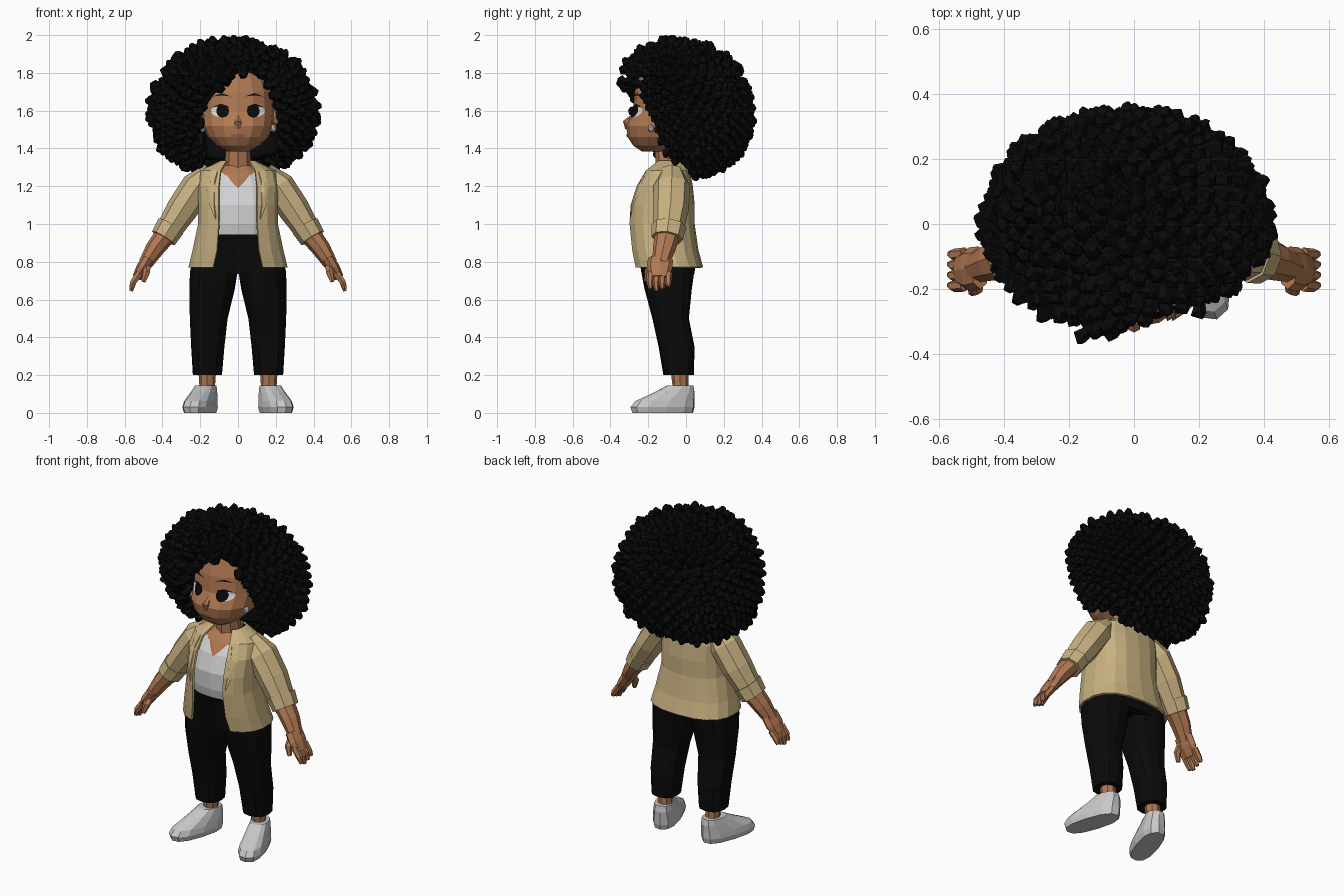
import bpy, bmesh, math, random
from mathutils import Vector, Matrix
from mathutils.bvhtree import BVHTree

random.seed(4)
if "Cube" in bpy.data.objects:
    bpy.data.objects.remove(bpy.data.objects["Cube"])


def material(name, r, g, b):
    m = bpy.data.materials.new(name)
    m.use_nodes = True
    m.diffuse_color = (r, g, b, 1)
    m.node_tree.nodes["Principled BSDF"].inputs["Base Color"].default_value = (r, g, b, 1)
    return m


SKIN = material("warm brown skin", .44, .19, .085)
LIP = material("lip brown", .32, .125, .06)
HAIR = material("black hair", .003, .003, .003)
PANTS = material("black cloth", .003, .003, .003)
TAN = material("tan cloth", .58, .44, .22)
WHITE = material("off white cloth", .65, .65, .66)
SHOE = material("pale grey shoe", .58, .58, .58)
PEARL = material("eye white", .7, .72, .75)


def finish(name, bm, mat, side=1, normals=True):
    """Turn a bmesh into an object, flipped across x for side -1."""
    for v in bm.verts:
        v.co.x *= side
    if normals:
        bmesh.ops.recalc_face_normals(bm, faces=bm.faces)
    mesh = bpy.data.meshes.new(name)
    bm.to_mesh(mesh)
    bm.free()
    mesh.materials.append(mat)
    ob = bpy.data.objects.new(name, mesh)
    bpy.context.collection.objects.link(ob)
    return ob


def skin_rings(bm, rings, closed=True):
    rows = [[bm.verts.new(p) for p in ring] for ring in rings]
    n = len(rows[0])
    for a, b in zip(rows, rows[1:]):
        for j in range(n if closed else n - 1):
            k = (j + 1) % n
            bm.faces.new((a[j], a[k], b[k], b[j]))
    if closed:
        bm.faces.new(rows[0][::-1])
        bm.faces.new(rows[-1])


def section(z, rx, front, back, cx=0, gap=0, n=16, power=2.5):
    """Rounded level cross-section, starting at the front; gap leaves it open."""
    start = math.asin((gap / rx) ** (power / 2))
    count = n + 1 if gap else n
    pts = []
    for i in range(count):
        a = start + (2 * math.pi - 2 * start) * i / n
        s, c = math.sin(a), math.cos(a)
        x = math.copysign(abs(s) ** (2 / power), s) * rx
        y = math.copysign(abs(c) ** (2 / power), c) * (back - front) / 2
        pts.append((cx + x, (front + back) / 2 - y, z))
    return pts


def loft(name, rows, mat, side=1, **kw):
    bm = bmesh.new()
    skin_rings(bm, [section(*r, **kw) for r in rows], closed=len(rows[0]) < 6)
    return finish(name, bm, mat, side)


def tube(bm, path, radii, n=8, flat=1):
    """Tube along a path; flat widens it along y."""
    path = [Vector(p) for p in path]
    whole = (path[-1] - path[0]).normalized()
    ref = Vector((0, 1, 0)) if abs(whole.y) < .8 else Vector((1, 0, 0))
    rings = []
    for i, (p, r) in enumerate(zip(path, radii)):
        t = (path[min(i + 1, len(path) - 1)] - path[max(i - 1, 0)]).normalized()
        u = (ref - t * ref.dot(t)).normalized()
        v = t.cross(u)
        angles = [2 * math.pi * j / n for j in range(n)]
        rings.append([p + u * math.cos(a) * r * flat + v * math.sin(a) * r for a in angles])
    skin_rings(bm, rings)


def limb(name, path, radii, mat, side=1, n=8, flat=1):
    bm = bmesh.new()
    tube(bm, path, radii, n, flat)
    return finish(name, bm, mat, side)


def ball(name, centre, size, mat, side=1):
    bm = bmesh.new()
    place = Matrix.Translation(centre) @ Matrix.Diagonal((*size, 1))
    bmesh.ops.create_icosphere(bm, subdivisions=1, radius=1, matrix=place)
    return finish(name, bm, mat, side)


def surface_of(ob):
    return BVHTree.FromPolygons([v.co for v in ob.data.vertices],
                                [p.vertices for p in ob.data.polygons])


def plate(name, tree, outline, mat, lift=.005, side=1):
    """Thin plate laid on the front of a surface, given as x, z points."""
    mid = sum((Vector(p) for p in outline), Vector((0, 0))) / len(outline)

    def drop(q):
        hit = tree.ray_cast(Vector((q[0], -2, q[1])), Vector((0, 1, 0)))[0]
        return Vector((q[0], (hit.y if hit else -.2) - lift, q[1]))
    bm = bmesh.new()
    rows = [[bm.verts.new(drop(mid.lerp(Vector(p), f))) for p in outline] for f in (1, .5)]
    centre = bm.verts.new(drop(mid))
    for j in range(len(outline)):
        k = (j + 1) % len(outline)
        bm.faces.new((rows[0][j], rows[0][k], rows[1][k], rows[1][j]))
        bm.faces.new((rows[1][j], rows[1][k], centre))
    for v in bm.verts:
        v.co.x *= side
    bm.normal_update()
    for f in bm.faces:
        if f.normal.y > 0:
            f.normal_flip()
    return finish(name, bm, mat, 1, normals=False)


def oval(x, z, rx, rz, n=12):
    angles = [2 * math.pi * i / n for i in range(n)]
    return [(x + rx * math.cos(a), z + rz * math.sin(a)) for a in angles]


# Head and neck
head = loft("head", [(1.385, .06, -.235, -.1), (1.415, .115, -.28, -.03), (1.46, .16, -.308, .05),
                     (1.52, .188, -.318, .1), (1.6, .195, -.28, .12), (1.7, .187, -.272, .12),
                     (1.8, .15, -.245, .08), (1.85, .08, -.19, .03)], SKIN, n=16, power=2.2)
limb("neck", [(0, -.085, 1.2), (0, -.09, 1.32), (0, -.11, 1.45)], [.08, .07, .06], SKIN)
limb("nose", [(0, -.27, 1.585), (0, -.315, 1.535), (0, -.31, 1.505)], [.008, .021, .012], SKIN, n=6)
face = surface_of(head)
plate("lips", face, oval(0, 1.468, .042, .01, 8), LIP)

# Torso: shirt, neckline, open jacket
shirt = loft("shirt", [(.88, .18, -.25, .02), (1, .18, -.275, .02), (1.1, .18, -.275, .02),
                       (1.2, .17, -.24, .01), (1.27, .13, -.19, 0), (1.31, .07, -.15, -.03)], WHITE)
shirt.data.materials.append(SKIN)
for poly in shirt.data.polygons:
    poly.material_index = int(poly.center.z > 1.275)
plate("neckline", surface_of(shirt), [(-.08, 1.27), (0, 1.19), (.08, 1.27), (0, 1.28)], SKIN)

jacket_rows = [(.77, .258, -.275, .085, 0, .13), (.86, .237, -.29, .06, 0, .11),
               (1, .207, -.305, .04, 0, .1), (1.1, .205, -.3, .04, 0, .1),
               (1.2, .21, -.265, .03, 0, .1), (1.28, .195, -.215, .015, 0, .09),
               (1.33, .09, -.155, -.01, 0, .06)]
jacket = loft("jacket", jacket_rows, TAN, n=16)
front = surface_of(jacket)
shell = jacket.modifiers.new("thickness", "SOLIDIFY")
shell.thickness = .012
shell.offset = 0

# Trousers top
loft("trouser_hips", [(.735, .235, -.235, .045), (.8, .235, -.245, .05),
                      (.9, .21, -.262, .035), (.945, .195, -.275, .03)], PANTS)

for side, word in ((1, "left_"), (-1, "right_")):
    # Face details
    plate(word + "eye_white", face, oval(.097, 1.598, .046, .031), PEARL, .004, side)
    plate(word + "iris", face, oval(.081, 1.598, .034, .035), HAIR, .008, side)
    plate(word + "eyelid", face, [(.045, 1.622), (.09, 1.637), (.145, 1.615), (.09, 1.626)],
          HAIR, .009, side)
    plate(word + "eyebrow", face, [(.035, 1.675), (.085, 1.692), (.137, 1.675), (.085, 1.682)],
          HAIR, .007, side)
    ball(word + "ear", (.195, -.1, 1.56), (.026, .035, .05), SKIN, side)
    ball(word + "earring", (.188, -.185, 1.505), (.017, .017, .022), PEARL, side)

    # Lapel
    plate(word + "lapel", front, [(.108, 1.285), (.15, 1.25), (.137, 1.228), (.168, 1.205),
                                  (.15, 1.1), (.118, 1.02)], TAN, .016, side)

    # Arm: sleeve, cuff, forearm, hand
    limb(word + "sleeve", [(.14, -.075, 1.28), (.215, -.075, 1.2), (.295, -.08, 1.08),
                           (.375, -.095, .955)], [.05, .085, .083, .068], TAN, side, flat=1.15)
    limb(word + "cuff", [(.355, -.09, .99), (.395, -.1, .925)], [.077, .07], TAN, side, flat=1.2)
    limb(word + "forearm", [(.37, -.095, .96), (.44, -.115, .87), (.49, -.135, .79)],
         [.058, .05, .038], SKIN, side, flat=1.2)
    limb(word + "palm", [(.475, -.135, .815), (.505, -.14, .765), (.535, -.142, .715)],
         [.034, .035, .026], SKIN, side, flat=1.95)
    hand = bmesh.new()
    for i in range(4):
        y = -.188 + i * .032
        tip = .645 + .012 * abs(i - 1)
        tube(hand, [(.52, y, .74), (.553, y - .003, .695), (.566, y, tip)], [.02, .019, .011], 6)
    tube(hand, [(.485, -.165, .78), (.485, -.2, .745), (.5, -.21, .695)], [.026, .021, .012], 6)
    finish(word + "fingers", hand, SKIN, side)

    # Leg: trouser, ankle, shoe
    loft(word + "trouser_leg", [(.2, .077, -.12, .042, .162), (.35, .088, -.145, .045, .16),
                                (.5, .1, -.178, .015, .155), (.65, .12, -.218, .03, .138),
                                (.75, .126, -.238, .044, .128), (.82, .115, -.235, .045, .12)],
         PANTS, side, n=12)
    limb(word + "ankle", [(.163, -.03, .08), (.163, -.03, .15), (.163, -.035, .24)],
         [.05, .042, .048], SKIN, side)
    shoe = loft(word + "shoe", [(0, .066, -.275, .062), (.03, .074, -.285, .07),
                                (.062, .07, -.26, .07), (.11, .06, -.15, .07),
                                (.145, .052, -.08, .062)], SHOE, n=12)
    shoe.data.transform(Matrix.Translation((.168 * side, -.022, 0))
                        @ Matrix.Rotation(side * .31, 4, "Z"))


# Hair: a full rounded mass, leaning forward on top, with an opening for the face
def hair_point(d, k):
    power = 2 + .5 * max(-d.z, 0)
    r = k * sum(abs(c) ** power for c in d) ** (-1 / power)
    p = Vector((d.x * .425 * r - .025, d.y * .32 * r, d.z * r * (.348 if d.z > 0 else .305) + 1.6))
    if p.y < 0:
        p.y *= 1 - .22 * min(max(p.x / .2, 0), 1)
        p.y *= 1 - 1.5 * max(1.74 - p.z, 0)
        p.y *= 1 + 1.1 * max(p.z - 1.66, 0)
    p.y -= .1 * max(p.z - 1.6, 0)
    return p


def over_face(p):
    oval_hit = ((p.x - .018) / .194) ** 2 + (max(p.z - 1.5, 0) / .3) ** 2 < 1
    return p.y < 0 and oval_hit and p.z < 1.78 + .75 * min(p.x, 0)


bm = bmesh.new()
bmesh.ops.create_icosphere(bm, subdivisions=4, radius=1)
for v in bm.verts:
    v.co = hair_point(v.co.normalized(), .88)
    if over_face(v.co):
        v.co.y = max(v.co.y, -.05)
finish("hair_mass", bm, HAIR)

# Curls: crooked tufts spread evenly over the mass
curls = bmesh.new()
total = 640
for i in range(total):
    h = 1 - 2 * (i + .5) / total
    a = i * math.pi * (3 - math.sqrt(5))
    w = math.sqrt(1 - h * h)
    d = Vector((w * math.cos(a), w * math.sin(a), h))
    root = hair_point(d, .84)
    if over_face(root):
        continue
    grow = (d + Vector((0, 0, -.35 if root.z < 1.75 else 0))).normalized()
    swing = grow.cross(Vector((random.uniform(-1, 1), random.uniform(-1, 1), 1))).normalized()
    size = random.uniform(.75, 1.08)
    path = [root + grow * s * size + swing * b
            for s, b in ((0, 0), (.035, .014), (.065, -.011), (.09, .01), (.109, 0))]
    tube(curls, path, [.024, .03, .022, .027, .013], 5)
for v in curls.verts:
    v.co.z = min(v.co.z, 2)
finish("hair_curls", curls, HAIR)
